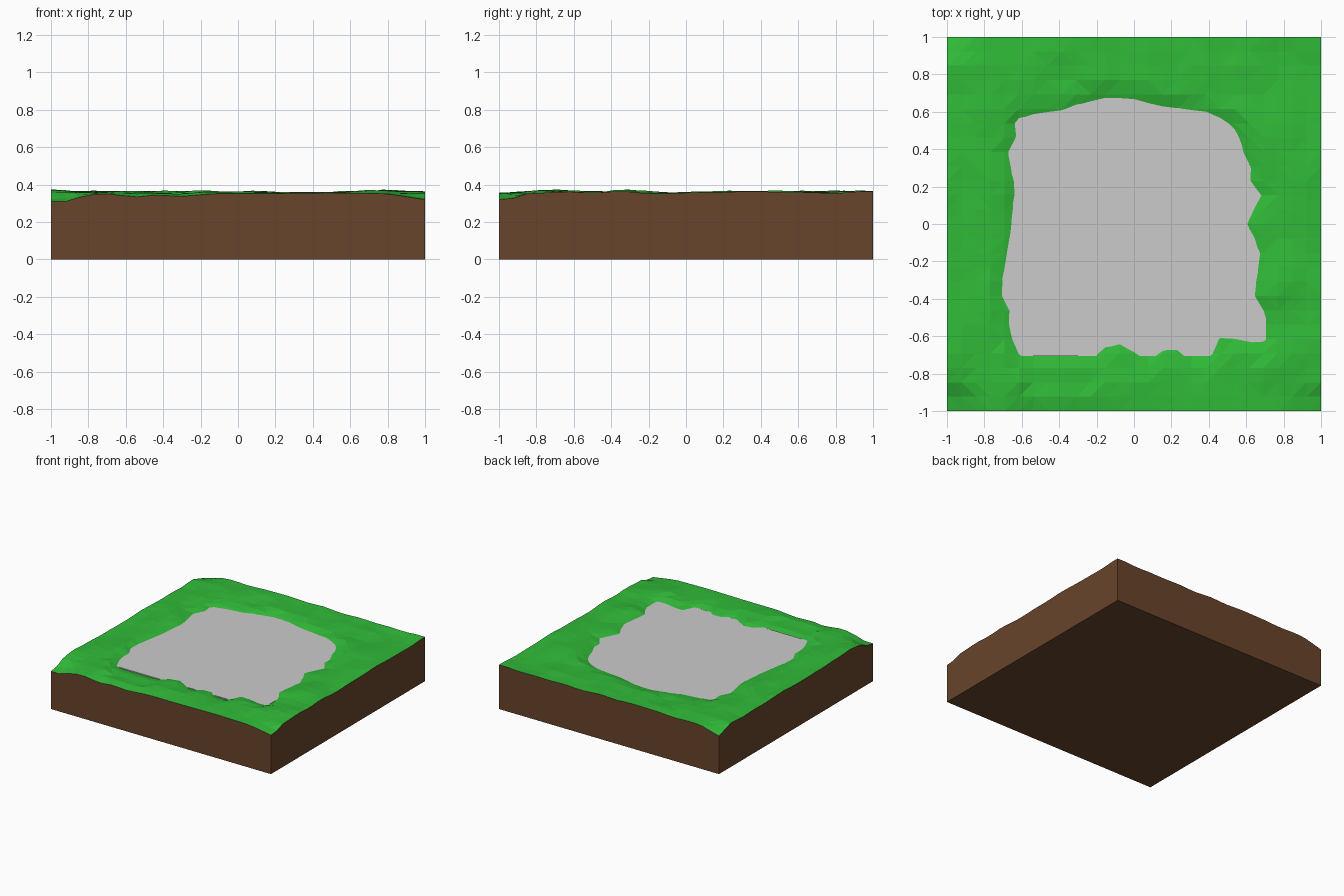
import bpy, bmesh, math
from mathutils import Vector, noise

if "Cube" in bpy.data.objects:
    bpy.data.objects.remove(bpy.data.objects["Cube"])

N = 26            # terrain cells per side
WATER = 0.342     # level of the grey surface

# Shoreline outline, seen from the top
SHORE = [Vector(p) for p in (
    (-.60, -.73), (-.23, -.73), (-.15, -.65), (-.08, -.64), (0, -.67), (.02, -.73), (.10, -.73),
    (.14, -.68), (.23, -.66), (.28, -.73), (.41, -.73), (.44, -.61), (.52, -.61), (.70, -.65),
    (.72, -.48), (.66, -.44), (.65, -.38), (.67, -.15), (.60, .01), (.68, .15), (.62, .23),
    (.63, .29), (.57, .42), (.56, .50), (.50, .55), (.38, .60), (.15, .63), (0, .67),
    (-.14, .68), (-.28, .65), (-.38, .61), (-.60, .58), (-.64, .55), (-.63, .46), (-.67, .38),
    (-.64, .18), (-.65, 0), (-.69, -.22), (-.71, -.38), (-.65, -.50), (-.68, -.56))]
FRONT_RIM = ((-1, .31), (-.92, .31), (-.8, .347), (-.7, .352), (-.55, .333), (-.45, .345),
             (-.3, .337), (-.12, .353), (.1, .352), (.5, .357), (.8, .352), (1, .32))
CORNERS = ((-1, 1, .045), (1, -1, .045), (-1, -1, .05))


def material(name, rgb):
    m = bpy.data.materials.new(name)
    m.diffuse_color = (*rgb, 1)
    m.use_nodes = True
    m.node_tree.nodes["Principled BSDF"].inputs["Base Color"].default_value = m.diffuse_color
    return m


def add_object(name, bm, mat=None):
    me = bpy.data.meshes.new(name)
    bm.normal_update()
    bm.to_mesh(me)
    bm.free()
    ob = bpy.data.objects.new(name, me)
    bpy.context.collection.objects.link(ob)
    if mat:
        me.materials.append(mat)
    return ob


def shore_distance(p):
    """Signed distance to the shoreline, positive on land."""
    best, inside = 9.0, False
    for a, b in zip(SHORE, SHORE[1:] + SHORE[:1]):
        ab = b - a
        t = max(0, min(1, (p - a).dot(ab) / ab.length_squared))
        best = min(best, (p - a - ab * t).length)
        if (a.y > p.y) != (b.y > p.y) and p.x < a.x + ab.x * (p.y - a.y) / ab.y:
            inside = not inside
    return -best if inside else best


def lerp_profile(x, pts):
    for (x0, z0), (x1, z1) in zip(pts, pts[1:]):
        if x <= x1 + 1e-6:
            return z0 + (z1 - z0) * (x - x0) / (x1 - x0)
    return pts[-1][1]


def height(x, y):
    d = shore_distance(Vector((x, y)))
    z = WATER + .3 * max(-.25, min(d, .065))
    if d > 0:
        bump = noise.noise(Vector((x * 5, y * 5, 3.7)))
        z += .016 * bump * min(1, d / .1)
        for cx, cy, drop in CORNERS:
            z -= drop * math.exp(-((x - cx) ** 2 + (y - cy) ** 2) / .012)
        w = max(0, min(1, (-y - .84) / .16))
        z += (lerp_profile(x, FRONT_RIM) - z) * w
        # low bank in front of the water on the left
        if -.6 < x < -.2 and -.85 < y < -.7:
            z = min(z, WATER + .004)
    return min(z, .38)


def rim_points():
    """Boundary of the terrain, counter-clockwise."""
    s = [-1 + 2 * i / N for i in range(N)]
    return ([(t, -1) for t in s] + [(1, t) for t in s] +
            [(-t, 1) for t in s] + [(-1, -t) for t in s])


# Grass terrain with a sunken basin
bm = bmesh.new()
bmesh.ops.create_grid(bm, x_segments=N, y_segments=N, size=1)
for v in bm.verts:
    v.co.z = height(v.co.x, v.co.y)
bmesh.ops.triangulate(bm, faces=bm.faces[:])
add_object("grass_terrain", bm, material("grass", (.03, .5, .04)))

# Soil sides and underside
bm = bmesh.new()
rim = rim_points()
low = [bm.verts.new((x, y, 0)) for x, y in rim]
high = [bm.verts.new((x, y, height(x, y))) for x, y in rim]
for i in range(len(rim)):
    j = (i + 1) % len(rim)
    bm.faces.new((low[i], low[j], high[j], high[i]))
bm.faces.new(low[::-1])
add_object("soil_block", bm, material("soil", (.14, .058, .024)))

# Flat grey surface filling the basin
bm = bmesh.new()
bmesh.ops.create_cube(bm, size=1)
bmesh.ops.scale(bm, vec=(1.41, 1.41, .07), verts=bm.verts)
bmesh.ops.translate(bm, vec=(0, 0, WATER - .035), verts=bm.verts)
add_object("pond_surface", bm)
